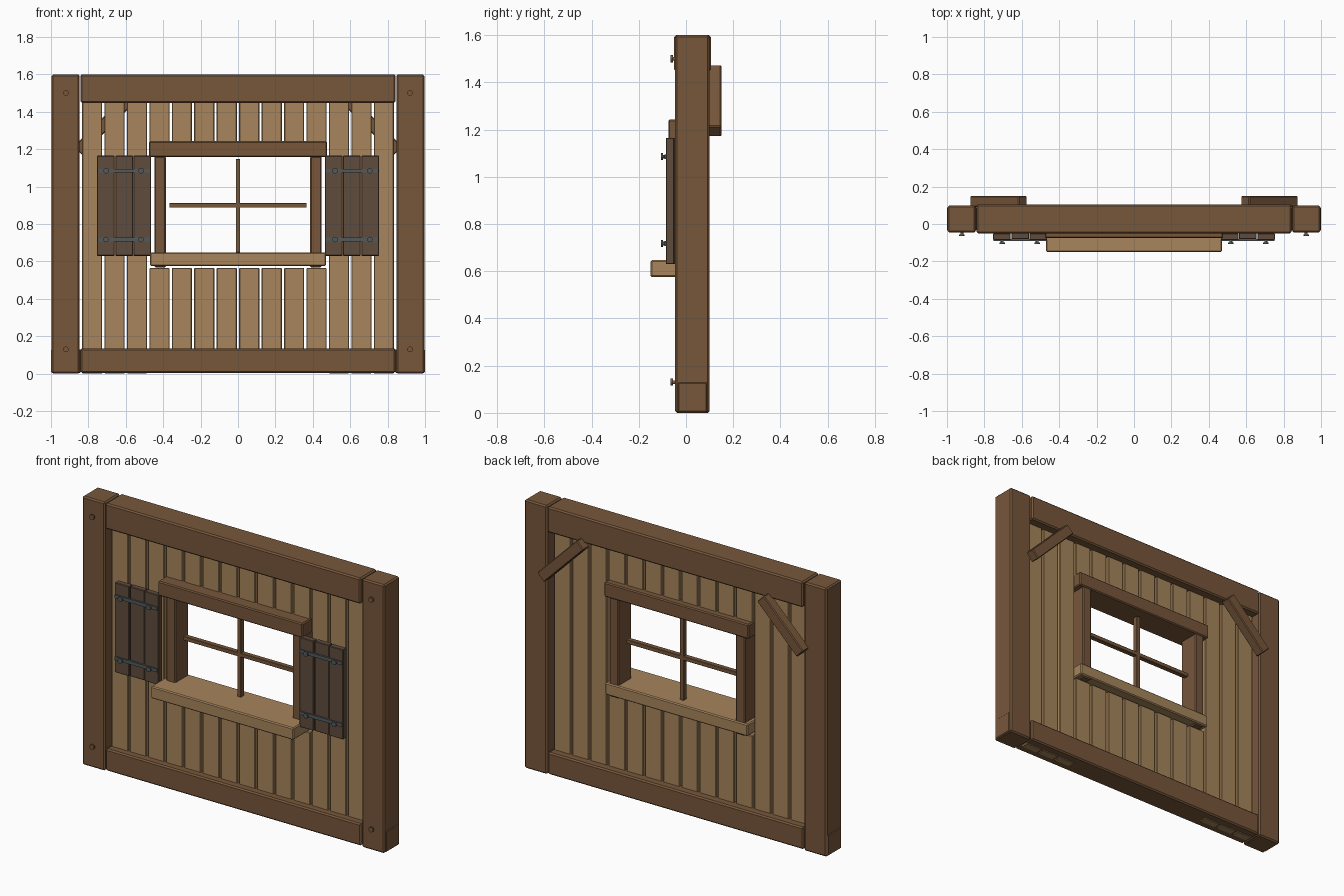
import bpy
from math import radians
from mathutils import Matrix

old = bpy.data.objects.get("Cube")
if old:
    bpy.data.objects.remove(old, do_unlink=True)


def material(name, r, g, b):
    mat = bpy.data.materials.new(name)
    mat.use_nodes = True
    mat.diffuse_color = (r, g, b, 1)
    bsdf = mat.node_tree.nodes["Principled BSDF"]
    bsdf.inputs["Base Color"].default_value = (r, g, b, 1)
    bsdf.inputs["Roughness"].default_value = 0.8
    return mat


TIMBER = material("dark timber", 0.185, 0.095, 0.044)
BOARD = material("pale board", 0.385, 0.235, 0.107)
SHUTTER = material("shutter wood", 0.115, 0.072, 0.048)
METAL = material("iron", 0.085, 0.10, 0.105)


def box(name, xs, ys, zs, mat, bevel=0.005, turn=0):
    """Box between the given limits, optionally turned about y."""
    limits = (xs, ys, zs)
    size = [b - a for a, b in limits]
    bpy.ops.mesh.primitive_cube_add(size=1, location=[(a + b) / 2 for a, b in limits])
    ob = bpy.context.object
    ob.name = name
    ob.data.transform(Matrix.Diagonal((*size, 1)))
    ob.rotation_euler.y = radians(turn)
    ob.data.materials.append(mat)
    if bevel:
        mod = ob.modifiers.new("soft edges", 'BEVEL')
        mod.width = bevel
        mod.segments = 1
    return ob


def peg(name, x, z, y_front, y_back, radius, mat):
    """Round peg lying along y."""
    bpy.ops.mesh.primitive_cylinder_add(
        vertices=12, radius=radius, depth=y_back - y_front,
        location=(x, (y_front + y_back) / 2, z), rotation=(radians(90), 0, 0))
    ob = bpy.context.object
    ob.name = name
    ob.data.materials.append(mat)
    bpy.ops.object.shade_smooth_by_angle()


def span(side, a, b):
    """Limits a..b mirrored to the given side of x = 0."""
    return tuple(sorted((side * a, side * b)))


# Main frame
box("top_beam", (-0.842, 0.842), (-0.05, 0.105), (1.447, 1.6), TIMBER, 0.008)
box("bottom_beam", (-0.842, 0.842), (-0.045, 0.1), (0.004, 0.135), TIMBER, 0.008)
for side, label in ((1, "left"), (-1, "right")):
    box(label + "_post", span(side, 0.847, 0.996), (-0.046, 0.1), (0, 1.6), TIMBER, 0.008)
    box(label + "_beam_end", span(side, 0.84, 1.0), (-0.035, 0.09), (0.004, 0.13), TIMBER)
    for z in (0.13, 1.5):
        peg(label + "_post_peg", side * 0.92, z, -0.065, -0.055, 0.015, TIMBER)
        peg(label + "_post_peg_shaft", side * 0.92, z, -0.056, -0.04, 0.008, TIMBER)
    # Diagonal brace on the back
    box(label + "_brace", (side * 0.725 - 0.185, side * 0.725 + 0.185),
        (0.09, 0.15), (1.29, 1.354), TIMBER, 0.005, side * 45)

# Wall boards, split where the window opening is
PITCH = 0.12
for i in range(14):
    x = (i - 6.5) * PITCH
    xs = (x - 0.054, x + 0.054)
    if abs(x) < 0.48:
        box("lower_board", xs, (0, 0.052), (0.06, 0.565), BOARD, 0.004)
        box("upper_board", xs, (0, 0.052), (1.18, 1.5), BOARD, 0.004)
    else:
        box("wall_board", xs, (0, 0.052), (0, 1.5), BOARD, 0.004)

# Window frame
box("window_header", (-0.477, 0.477), (-0.075, 0.092), (1.157, 1.243), TIMBER, 0.006)
box("window_sill", (-0.47, 0.47), (-0.15, 0.092), (0.575, 0.647), BOARD, 0.006)
box("upright_bar", (-0.012, 0.012), (0.01, 0.04), (0.647, 1.147), TIMBER, 0.002)
box("cross_bar", (-0.367, 0.367), (0.01, 0.04), (0.887, 0.911), TIMBER, 0.002)

for side, label in ((1, "left"), (-1, "right")):
    box(label + "_jamb", span(side, 0.386, 0.447), (-0.04, 0.085), (0.568, 1.162), TIMBER, 0.006)
    # Shutter boards, straps and bolts
    for k in range(3):
        a = 0.464 + k * 0.0975
        step = 0.004 * (k % 2)
        box(label + "_shutter_board", span(side, a, a + 0.094),
            (-0.085 + step, -0.05 + step), (0.63, 1.165), SHUTTER, 0.003)
    for z in (0.717, 1.085):
        box(label + "_strap", span(side, 0.469, 0.75), (-0.092, -0.08),
            (z - 0.01, z + 0.01), METAL, 0)
        for x in (0.518, 0.705):
            peg(label + "_bolt_head", side * x, z, -0.106, -0.098, 0.015, METAL)
            peg(label + "_bolt_shaft", side * x, z, -0.099, -0.085, 0.008, METAL)
